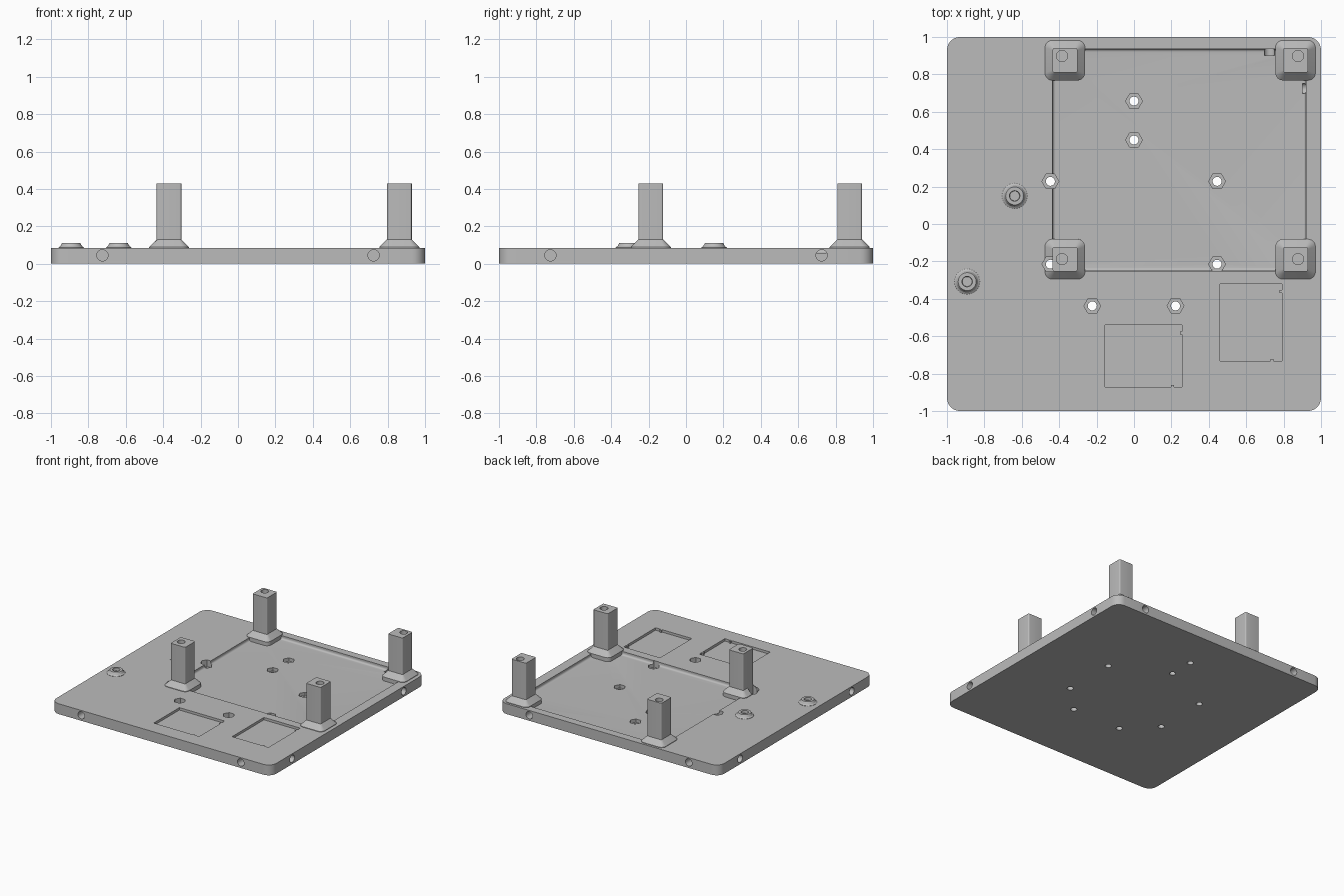
import bpy
import math
from mathutils import Matrix

cube = bpy.data.objects.get("Cube")
if cube:
    bpy.data.objects.remove(cube, do_unlink=True)

GREY = (0.5, 0.5, 0.5, 1)
grey = bpy.data.materials.new("light grey plastic")
grey.use_nodes = True
grey.diffuse_color = GREY
grey.node_tree.nodes["Principled BSDF"].inputs["Base Color"].default_value = GREY

TOP = 0.085      # plate surface
FLOOR = 0.057    # floor of the large tray


def circle(r, z, n=32, cx=0, cy=0):
    return [(cx + r * math.cos(math.tau * i / n), cy + r * math.sin(math.tau * i / n), z)
            for i in range(n)]


def rounded(hx, hy, r, z, cx=0, cy=0, steps=6):
    pts = []
    for q, (sx, sy) in enumerate([(1, 1), (-1, 1), (-1, -1), (1, -1)]):
        for i in range(steps + 1):
            a = math.pi / 2 * (q + i / steps)
            pts.append((cx + sx * (hx - r) + r * math.cos(a),
                        cy + sy * (hy - r) + r * math.sin(a), z))
    return pts


def loft(name, rings, matrix=None):
    n = len(rings[0])
    faces = [tuple(reversed(range(n)))]
    for k in range(len(rings) - 1):
        for i in range(n):
            j = (i + 1) % n
            faces.append((k * n + i, k * n + j, (k + 1) * n + j, (k + 1) * n + i))
    faces.append(tuple(range((len(rings) - 1) * n, len(rings) * n)))
    mesh = bpy.data.meshes.new(name)
    mesh.from_pydata([p for ring in rings for p in ring], [], faces)
    if matrix:
        mesh.transform(matrix)
    mesh.materials.append(grey)
    obj = bpy.data.objects.new(name, mesh)
    bpy.context.collection.objects.link(obj)
    return obj


def box(name, x0, x1, y0, y1, z0, z1):
    r = [(x0, y0), (x1, y0), (x1, y1), (x0, y1)]
    return loft(name, [[(x, y, z) for x, y in r] for z in (z0, z1)])


def activate(obj):
    bpy.ops.object.select_all(action='DESELECT')
    obj.select_set(True)
    bpy.context.view_layer.objects.active = obj


def cut(obj, cutter):
    mod = obj.modifiers.new("cut", 'BOOLEAN')
    mod.operation = 'DIFFERENCE'
    mod.solver = 'EXACT'
    mod.object = cutter
    activate(obj)
    bpy.ops.object.modifier_apply(modifier=mod.name)
    bpy.data.objects.remove(cutter, do_unlink=True)


def smooth(obj):
    activate(obj)
    bpy.ops.object.shade_smooth_by_angle(angle=math.radians(25))


# Base plate
plate = loft("base_plate", [rounded(1, 1, 0.07, z) for z in (0, TOP)])

# Large tray with a filleted foot along its walls
FILLET = 0.016
tray = []
for i in range(6):
    a = math.pi / 2 * i / 5
    inset = FILLET * (1 - math.sin(a))
    z = FLOOR + FILLET * (1 - math.cos(a))
    tray.append(rounded(0.677 - inset, 0.593 - inset, 0.04, z, 0.242, 0.343))
tray.append(rounded(0.677, 0.593, 0.04, 0.2, 0.242, 0.343))
cut(plate, loft("tray_cutter", tray))

# Two shallow rectangular pockets
pockets = [(-0.155, 0.257, -0.872, -0.54), (0.46, 0.79, -0.733, -0.32)]
for x0, x1, y0, y1 in pockets:
    cut(plate, box("pocket_cutter", x0, x1, y0, y1, TOP - 0.02, 0.2))

# Bolt holes with hexagonal nut seats
bolts = [(0, 0.657), (0, 0.449), (-0.447, 0.228), (0.444, 0.228),
         (0.444, -0.215), (-0.447, -0.215), (-0.223, -0.438), (0.222, -0.438)]
for x, y in bolts:
    cut(plate, loft("bolt_cutter", [circle(0.024, z, 24, x, y) for z in (-0.1, 0.2)]))
    cut(plate, loft("nut_cutter", [circle(0.045, z, 6, x, y) for z in (0.03, 0.2)]))

# Two round sockets in each edge of the plate
for side in range(4):
    for offset in (-0.725, 0.725):
        m = (Matrix.Rotation(math.pi / 2 * side, 4, 'Z')
             @ Matrix.Translation((1, offset, 0.045))
             @ Matrix.Rotation(math.pi / 2, 4, 'Y'))
        cut(plate, loft("socket_cutter", [circle(0.03, z) for z in (-0.1, 0.1)], m))
smooth(plate)

# Small retaining tabs in the pockets
for i, (x0, x1, y0, y1) in enumerate(pockets):
    box(f"side_tab_{i}", x1 - 0.012, x1 + 0.002, y1 - 0.05, y1 - 0.034, 0.06, 0.084)
    box(f"front_tab_{i}", x1 - 0.06, x1 - 0.044, y0 - 0.002, y0 + 0.012, 0.06, 0.084)

# Four square posts on flared feet
for side, px, hx in (("right", -0.369, -0.385), ("left", 0.863, 0.877)):
    for end, py, hy in (("front", -0.188, -0.188), ("back", 0.875, 0.898)):
        foot = loft(f"{end}_{side}_foot", [
            rounded(0.107, 0.107, 0.04, 0.05, px, py),
            rounded(0.107, 0.107, 0.04, TOP + 0.004, px, py),
            rounded(0.066, 0.066, 0.012, 0.13, px, py)])
        if (side, end) == ("right", "front"):
            cut(foot, loft("nut_cutter", [circle(0.045, z, 6, -0.447, -0.215)
                                          for z in (0, 0.2)]))
        smooth(foot)
        post = loft(f"{end}_{side}_post", [rounded(0.066, 0.066, 0.01, z, px, py)
                                           for z in (0.052, 0.43)])
        cut(post, loft("screw_cutter", [circle(0.03, z, 24, hx, hy) for z in (0.3, 0.5)]))
        smooth(post)

# Two round bosses with a blind hole
for name, x, y in (("back_boss", -0.638, 0.15), ("front_boss", -0.892, -0.308)):
    profile = [(0.068, 0.08), (0.068, 0.087), (0.058, 0.094), (0.048, 0.112),
               (0.028, 0.112), (0.026, 0.09)]
    smooth(loft(name, [circle(r, z, 32, x, y) for r, z in profile]))
